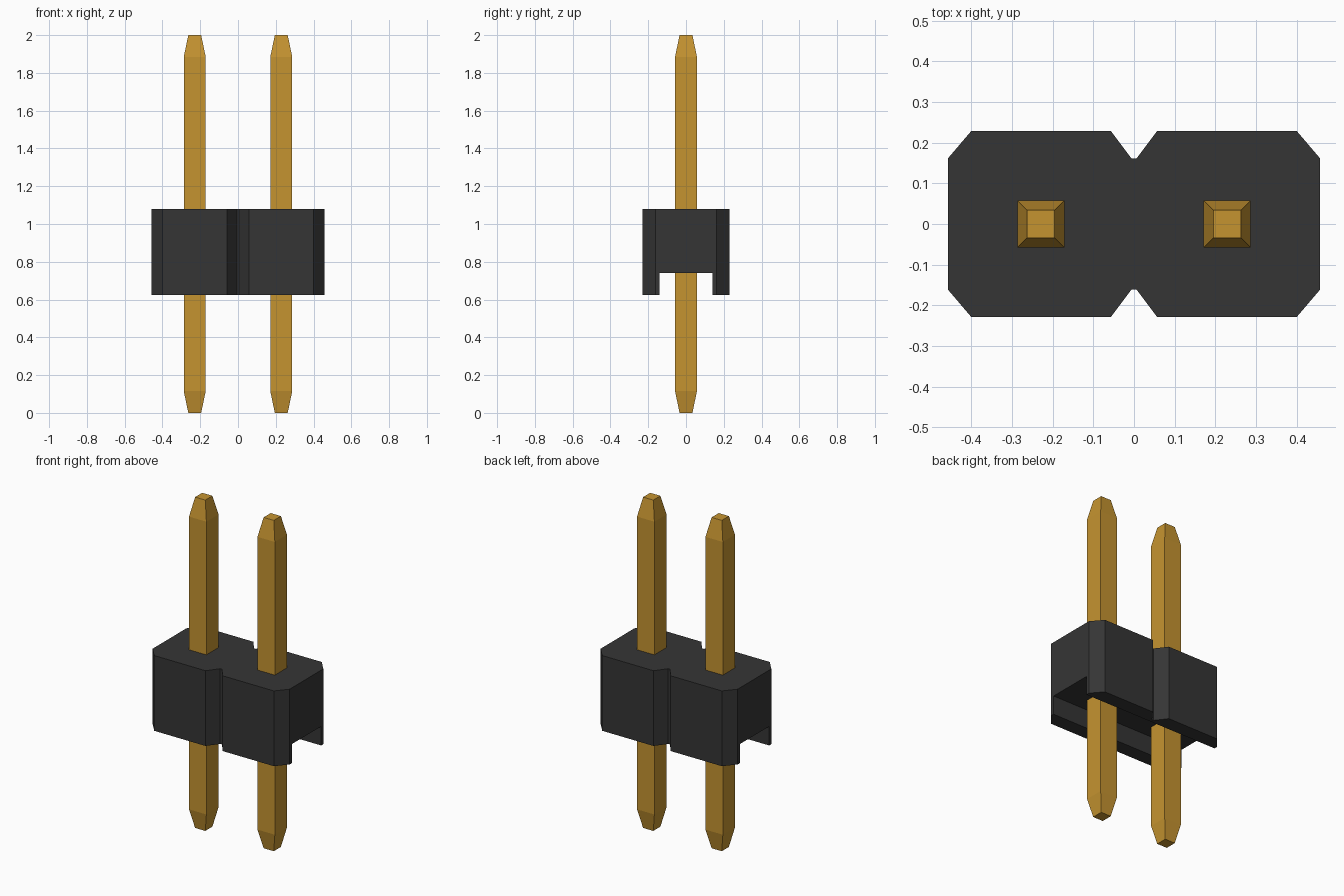
import bpy
import bmesh

cube = bpy.data.objects.get("Cube")
if cube:
    bpy.data.objects.remove(cube, do_unlink=True)


def make_material(name, rgb):
    mat = bpy.data.materials.new(name)
    mat.use_nodes = True
    color = (*rgb, 1.0)
    mat.diffuse_color = color
    mat.node_tree.nodes["Principled BSDF"].inputs["Base Color"].default_value = color
    return mat


def make_object(name, bm, mat):
    bmesh.ops.recalc_face_normals(bm, faces=bm.faces)
    mesh = bpy.data.meshes.new(name)
    bm.to_mesh(mesh)
    bm.free()
    mesh.materials.append(mat)
    obj = bpy.data.objects.new(name, mesh)
    bpy.context.scene.collection.objects.link(obj)
    return obj


def extrude_outline(points, z0, z1):
    bm = bmesh.new()
    face = bm.faces.new([bm.verts.new((x, y, z0)) for x, y in points])
    side = bmesh.ops.extrude_face_region(bm, geom=[face])["geom"]
    top = [v for v in side if isinstance(v, bmesh.types.BMVert)]
    bmesh.ops.translate(bm, verts=top, vec=(0, 0, z1 - z0))
    return bm


plastic = make_material("black plastic", (0.036, 0.036, 0.036))
gold = make_material("gold", (0.56, 0.295, 0.03))

# Housing: chamfered outline with a waist notch between the two positions
quarter = [(0.458, 0.161), (0.40, 0.229), (0.057, 0.229), (0.006, 0.161)]
back = quarter + [(-x, y) for x, y in reversed(quarter)]
outline = back + [(x, -y) for x, y in reversed(back)]
housing = make_object("housing", extrude_outline(outline, 0.625, 1.08), plastic)

# Channel running along the underside of the housing
slot = [(0.6, 0.14), (-0.6, 0.14), (-0.6, -0.14), (0.6, -0.14)]
cutter = make_object("channel_cutter", extrude_outline(slot, 0.5, 0.74), plastic)
cutter.hide_render = True
cut = housing.modifiers.new("channel", 'BOOLEAN')
cut.operation = 'DIFFERENCE'
cut.solver = 'EXACT'
cut.object = cutter
bpy.context.view_layer.objects.active = housing
bpy.ops.object.modifier_apply(modifier=cut.name)
bpy.data.objects.remove(cutter, do_unlink=True)


# Square pins with tapered ends
def make_pin(name, cx):
    bm = bmesh.new()
    rings = []
    for z, r in ((0, 0.034), (0.115, 0.058), (1.885, 0.058), (2.0, 0.034)):
        corners = ((-r, -r), (r, -r), (r, r), (-r, r))
        rings.append([bm.verts.new((cx + x, y, z)) for x, y in corners])
    for low, high in zip(rings, rings[1:]):
        for i in range(4):
            j = (i + 1) % 4
            bm.faces.new((low[i], low[j], high[j], high[i]))
    bm.faces.new(rings[0])
    bm.faces.new(rings[-1])
    make_object(name, bm, gold)


make_pin("left_pin", 0.229)
make_pin("right_pin", -0.229)
